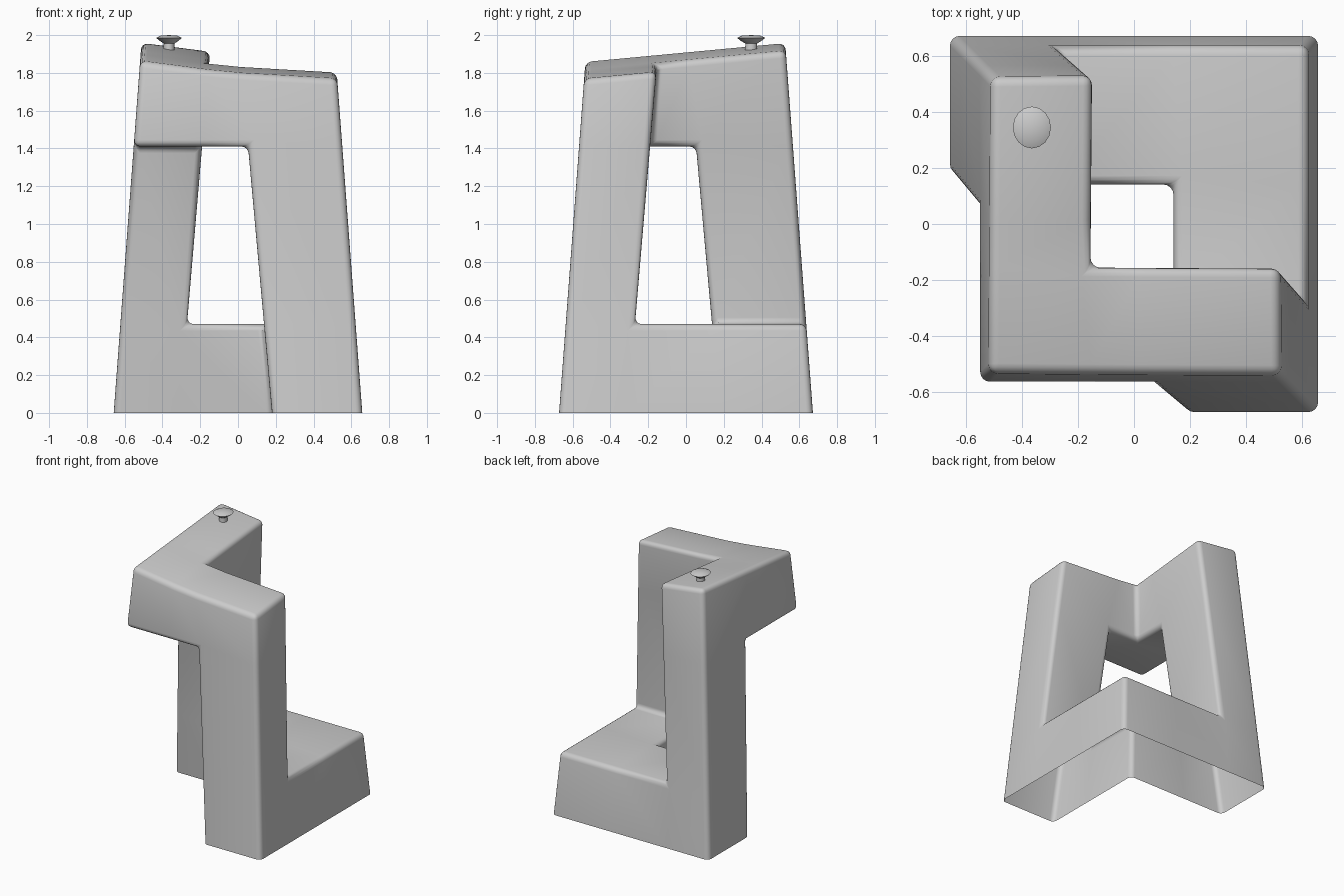
import bpy, bmesh, math

if "Cube" in bpy.data.objects:
    bpy.data.objects.remove(bpy.data.objects["Cube"])

# Three tapering storeys of a 3x3 plan; column/row order is low to high in x/y
TOP = {(0, 0), (0, 1), (0, 2), (1, 0), (2, 0)}      # left + front bars
POSTS = {(0, 2), (2, 0)}                            # back-left, front-right
BASE = {(0, 2), (1, 2), (2, 2), (2, 1), (2, 0)}     # back + right bars
STOREYS = [BASE, POSTS, TOP]


def lines(half, z):
    """Positions of the four leaning wall planes at height z."""
    h = half - 0.075 * z
    return [-h, -0.31 + 0.085 * z, 0.18 - 0.09 * z, h]


def top_height(x, y):
    """Sloping, slightly sagging top surface."""
    return 1.80 - 0.09 * x + 0.06 * x * x + 0.095 * (y + 0.53)


def corner(i, j, k):
    z = (0.0, 0.47, 1.41, 1.86)[k]
    for _ in range(5):
        x, y = lines(0.658, z)[i], lines(0.672, z)[j]
        if k == 3:
            z = top_height(x, y)
    return x, y, z


def smooth(obj):
    bpy.ops.object.select_all(action='DESELECT')
    bpy.context.view_layer.objects.active = obj
    obj.select_set(True)
    for m in list(obj.modifiers):
        bpy.ops.object.modifier_apply(modifier=m.name)
    bpy.ops.object.shade_smooth_by_angle(angle=math.radians(35))


def make_object(name, bm):
    mesh = bpy.data.meshes.new(name)
    bm.to_mesh(mesh)
    bm.free()
    obj = bpy.data.objects.new(name, mesh)
    bpy.context.collection.objects.link(obj)
    return obj


# Twisted frame: skin of the filled cells, left open at the ground
bm = bmesh.new()
verts = {}


def vert(key):
    if key not in verts:
        verts[key] = bm.verts.new(corner(*key))
    return verts[key]


def filled(i, j, k):
    return 0 <= k < 3 and (i, j) in STOREYS[k]


for k, cells in enumerate(STOREYS):
    for cell in cells:
        c = (*cell, k)
        for axis in range(3):
            u, v = (axis + 1) % 3, (axis + 2) % 3
            for side in (0, 1):
                n = list(c)
                n[axis] += 2 * side - 1
                if filled(*n) or n[2] < 0:
                    continue
                loop = []
                for du, dv in ((0, 0), (1, 0), (1, 1), (0, 1)):
                    p = list(c)
                    p[axis] += side
                    p[u] += du
                    p[v] += dv
                    loop.append(vert(tuple(p)))
                bm.faces.new(loop if side else loop[::-1])
frame = make_object("twisted_frame", bm)
bevel = frame.modifiers.new("Rounded edges", 'BEVEL')
bevel.width = 0.035
bevel.segments = 4
bevel.limit_method = 'ANGLE'
bevel.angle_limit = math.radians(30)
smooth(frame)

# Small mushroom-shaped nub on the highest end of the top
profile = [(0.0, 1.90), (0.03, 1.90), (0.028, 1.955), (0.05, 1.97),
           (0.068, 1.985), (0.045, 1.997), (0.0, 2.0)]
bm = bmesh.new()
ring = [bm.verts.new((r, 0, z)) for r, z in profile]
edges = [bm.edges.new(pair) for pair in zip(ring, ring[1:])]
bmesh.ops.spin(bm, geom=ring + edges, cent=(0, 0, 0), axis=(0, 0, 1),
               angle=math.tau, steps=16)
bmesh.ops.remove_doubles(bm, verts=bm.verts, dist=0.0005)
bmesh.ops.recalc_face_normals(bm, faces=bm.faces)
nub = make_object("top_nub", bm)
nub.location = (-0.365, 0.345, 0)
nub.scale = (1, 1.1, 1)
smooth(nub)
